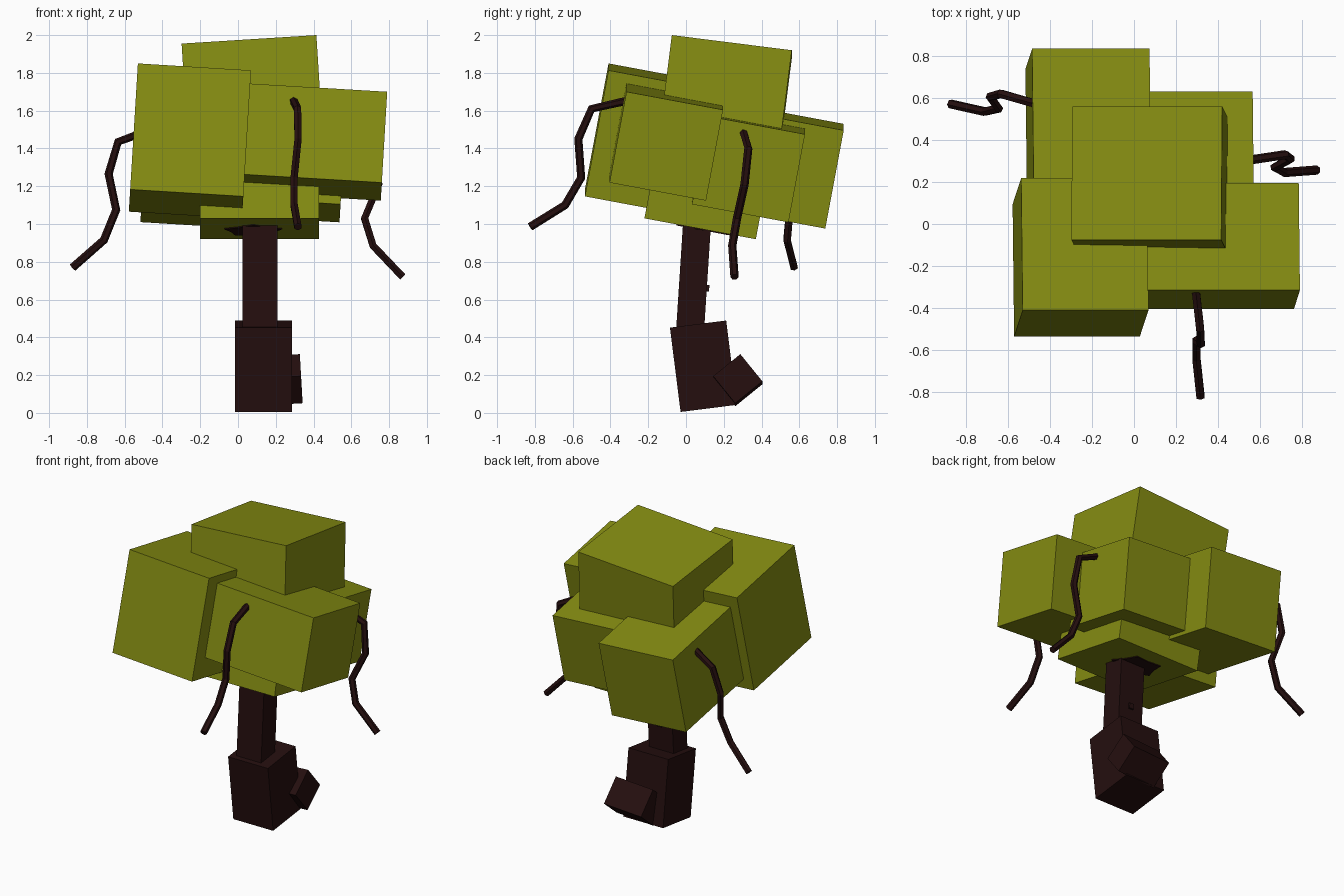
import bpy, bmesh, math
from mathutils import Vector, Matrix

if "Cube" in bpy.data.objects:
    bpy.data.objects.remove(bpy.data.objects["Cube"])


def material(name, colour):
    m = bpy.data.materials.new(name)
    m.diffuse_color = (*colour, 1.0)
    m.use_nodes = True
    m.node_tree.nodes["Principled BSDF"].inputs["Base Color"].default_value = m.diffuse_color
    return m


leaf = material("olive_leaf", (0.235, 0.265, 0.006))
bark = material("dark_bark", (0.018, 0.0045, 0.0045))


def finish(name, bm, mat):
    bmesh.ops.recalc_face_normals(bm, faces=bm.faces)
    mesh = bpy.data.meshes.new(name)
    bm.to_mesh(mesh)
    bm.free()
    mesh.materials.append(mat)
    obj = bpy.data.objects.new(name, mesh)
    bpy.context.collection.objects.link(obj)
    return obj


def box(name, mat, size, tilt, anchor, corner=(0, 0, 0)):
    """Tilted block whose chosen corner (signs; 0 = middle) sits at the anchor."""
    rot = Matrix.Rotation(math.radians(tilt[1]), 3, 'Y') @ Matrix.Rotation(math.radians(tilt[0]), 3, 'X')
    offset = Vector([c * s / 2 for c, s in zip(corner, size)])
    centre = Vector(anchor) - rot @ offset
    bm = bmesh.new()
    bmesh.ops.create_cube(bm, size=1)
    for v in bm.verts:
        v.co = rot @ Vector([a * s for a, s in zip(v.co, size)]) + centre
    return finish(name, bm, mat)


def vine(name, points, radius=0.022, sides=6):
    """Faceted tube with mitred bends."""
    pts = [Vector(p) for p in points]
    bm = bmesh.new()
    rings = []
    for i, p in enumerate(pts):
        a = (p - pts[i - 1]).normalized() if i else Vector()
        b = (pts[i + 1] - p).normalized() if i + 1 < len(pts) else Vector()
        t = (a + b).normalized()
        u = t.cross(Vector((0.3, 0.9, 0.1)) if abs(t.y) < 0.8 else Vector((1, 0, 0))).normalized()
        if rings:  # carry the ring direction along the path
            u = (last_u - t * last_u.dot(t)).normalized()
        last_u = u
        w = t.cross(u)
        rings.append([bm.verts.new(p + radius * (u * math.cos(k) + w * math.sin(k)))
                      for k in (2 * math.pi * j / sides for j in range(sides))])
    for r, s in zip(rings, rings[1:]):
        for j in range(sides):
            k = (j + 1) % sides
            bm.faces.new((r[j], r[k], s[k], s[j]))
    bm.faces.new(rings[0][::-1])
    bm.faces.new(rings[-1])
    return finish(name, bm, bark)


# Foliage blocks
box("crown_block", leaf, (0.715, 0.64, 0.49), (-7.2, -3.6), (0.415, -0.075, 2.0), (1, -1, 1))
box("front_left_foliage", leaf, (0.60, 0.64, 0.68), (-10.6, 3.5), (-0.53, -0.41, 1.85), (-1, -1, 1))
box("front_right_foliage", leaf, (0.82, 0.52, 0.49), (-10.6, 3.4), (0.79, -0.315, 1.70), (1, -1, 1))
box("back_left_foliage", leaf, (0.56, 0.66, 0.53), (-10.6, 3.5), (-0.485, 0.835, 1.53), (-1, 1, 1))
box("back_right_foliage", leaf, (0.60, 0.52, 0.475), (-10.6, 3.4), (0.565, 0.63, 1.475), (1, 1, 1))
box("lower_foliage", leaf, (0.63, 0.60, 0.28), (-10.6, 0), (0.43, -0.22, 1.03), (1, -1, -1))

# Trunk, root block and side stub
box("trunk_base", bark, (0.30, 0.30, 0.45), (7.2, 0), (0.135, 0.092, 0.247))
box("trunk", bark, (0.185, 0.148, 0.62), (-3.7, 0), (0.1175, 0.04, 0.72))
box("trunk_stub", bark, (0.28, 0.185, 0.185), (39, -3.3), (0.195, 0.274, 0.173))
box("trunk_knot", bark, (0.035, 0.03, 0.035), (-3.7, 0), (0.12, 0.108, 0.66))

# Ragged bark patch under the foliage
bm = bmesh.new()
bmesh.ops.create_circle(bm, cap_ends=True, segments=10, radius=1)
for i, v in enumerate(bm.verts):
    r = 0.16 if i % 2 else 0.12
    x, y = 0.08 + r * v.co.x, 0.11 + r * v.co.y
    v.co = (x, y, 1.03 - (y + 0.22) * math.tan(math.radians(10.6)) - 0.006)
top = bmesh.ops.extrude_face_region(bm, geom=bm.faces[:])["geom"]
bmesh.ops.translate(bm, vec=(0, 0, 0.009), verts=[g for g in top if isinstance(g, bmesh.types.BMVert)])
finish("bark_patch", bm, bark)

# Hanging vines
vine("front_vine", [(0.29, -0.28, 1.66), (0.315, -0.50, 1.61), (0.318, -0.57, 1.45),
                    (0.297, -0.555, 1.245), (0.297, -0.64, 1.10), (0.317, -0.825, 0.985)])
vine("left_vine", [(-0.46, 0.57, 1.50), (-0.635, 0.62, 1.435), (-0.685, 0.605, 1.265),
                   (-0.645, 0.55, 1.075), (-0.71, 0.535, 0.915), (-0.875, 0.572, 0.77)])
vine("right_vine", [(0.52, 0.30, 1.50), (0.72, 0.33, 1.40), (0.745, 0.31, 1.21),
                    (0.67, 0.27, 1.03), (0.715, 0.245, 0.885), (0.872, 0.257, 0.72)])
